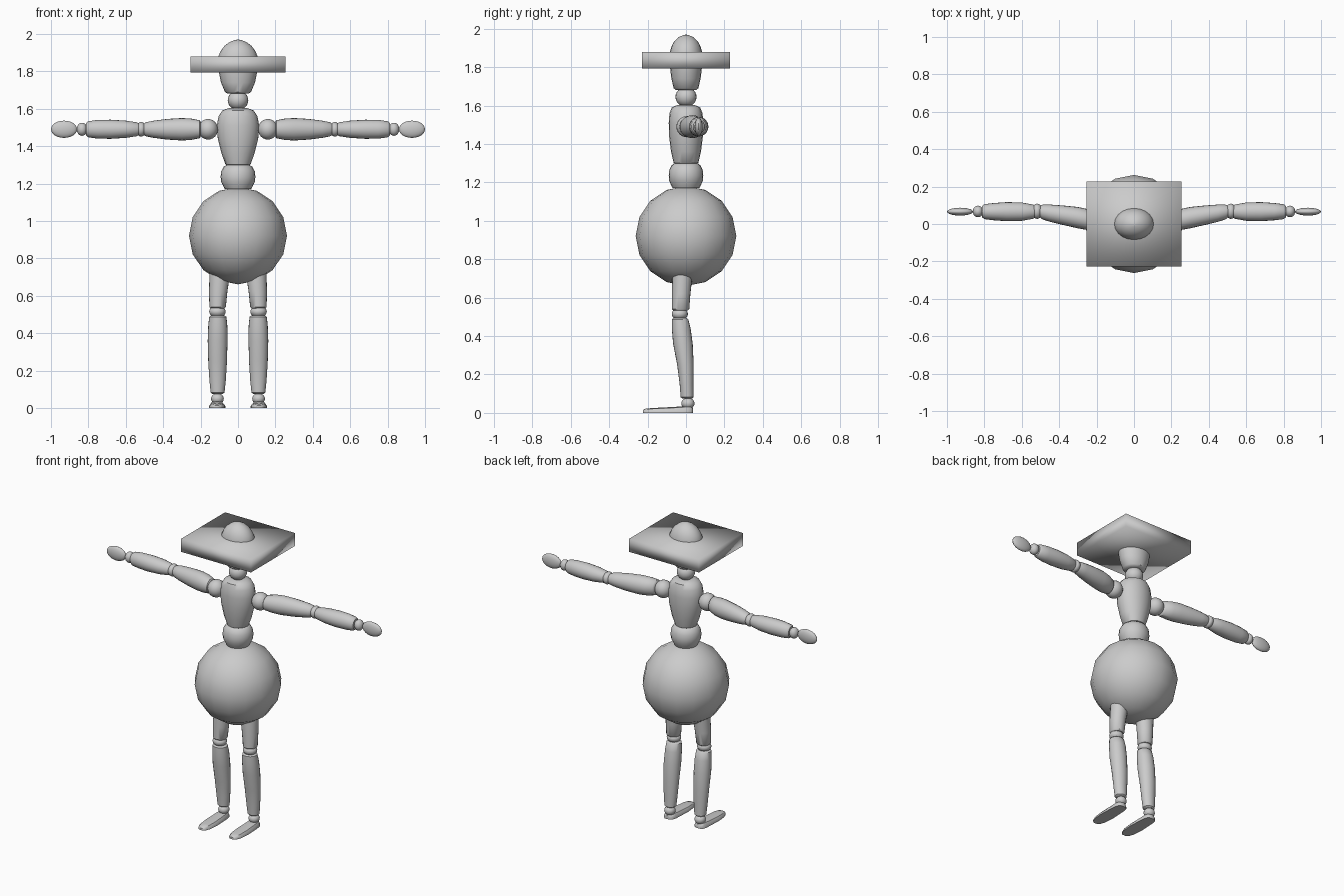
import bpy, bmesh, math


def finish(name, bm, mirror=False, angle=40):
    bmesh.ops.recalc_face_normals(bm, faces=bm.faces)
    me = bpy.data.meshes.new(name)
    bm.to_mesh(me)
    bm.free()
    ob = bpy.data.objects.new(name, me)
    bpy.context.collection.objects.link(ob)
    bpy.ops.object.select_all(action='DESELECT')
    ob.select_set(True)
    bpy.context.view_layer.objects.active = ob
    bpy.ops.object.shade_smooth_by_angle(angle=math.radians(angle))
    if mirror:
        m = ob.modifiers.new("mirror", 'MIRROR')
        m.use_mirror_merge = False
        m.mirror_object = None
    return ob


def loft(name, rings, axis='z', mirror=False, n=20):
    """rings: (position, centre_a, centre_b, radius_a, radius_b); axis z -> a,b = x,y; x -> y,z; y -> x,z"""
    bm = bmesh.new()
    loops = []
    for p, ca, cb, ra, rb in rings:
        loop = []
        for i in range(n):
            t = 2 * math.pi * i / n
            a, b = ca + ra * math.cos(t), cb + rb * math.sin(t)
            loop.append(bm.verts.new({'z': (a, b, p), 'x': (p, a, b), 'y': (a, p, b)}[axis]))
        loops.append(loop)
    for l0, l1 in zip(loops, loops[1:]):
        for i in range(n):
            j = (i + 1) % n
            bm.faces.new((l0[i], l0[j], l1[j], l1[i]))
    bm.faces.new(loops[0])
    bm.faces.new(loops[-1])
    return finish(name, bm, mirror)


def ball(name, centre, radii, mirror=False, seg=20, rings=12):
    bm = bmesh.new()
    bmesh.ops.create_uvsphere(bm, u_segments=seg, v_segments=rings, radius=1)
    bmesh.ops.scale(bm, vec=radii, verts=bm.verts)
    bmesh.ops.translate(bm, vec=centre, verts=bm.verts)
    return finish(name, bm, mirror)


def column(name, profile):
    return loft(name, [(z, 0, 0, rx, ry) for z, rx, ry in profile])


# head, with square hat brim (fully smooth shaded box)
column("head", [(1.68, .055, .05), (1.69, .07, .064), (1.74, .091, .076), (1.79, .101, .082),
                (1.85, .107, .086), (1.88, .105, .084), (1.91, .092, .075), (1.935, .073, .061),
                (1.955, .047, .04), (1.967, .018, .015), (1.969, .004, .004)])
bm = bmesh.new()
bmesh.ops.create_cube(bm, size=1)
bmesh.ops.scale(bm, vec=(.508, .456, .086), verts=bm.verts)
bmesh.ops.translate(bm, vec=(0, 0, 1.836), verts=bm.verts)
finish("hat_brim", bm, angle=180)

# trunk
ball("neck", (0, 0, 1.645), (.055, .055, .052))
column("chest", [(1.295, .055, .053), (1.302, .067, .064), (1.36, .088, .078), (1.44, .108, .088),
                 (1.51, .113, .09), (1.56, .104, .086), (1.59, .084, .074), (1.603, .05, .045)])
column("waist", [(1.17, .07, .07), (1.185, .078, .077), (1.21, .09, .088), (1.235, .093, .09),
                 (1.265, .09, .087), (1.29, .076, .074), (1.30, .06, .06)])
ball("round_belly", (0, 0, .921), (.262, .262, .26), seg=16, rings=8)

# arms
ball("shoulder_joint", (.16, .005, 1.49), (.053, .055, .055), True)
loft("upper_arm", [(.197, .012, 1.49, .035, .037), (.205, .013, 1.49, .047, .048),
                   (.25, .024, 1.49, .056, .057), (.30, .034, 1.49, .057, .06),
                   (.38, .047, 1.49, .052, .055), (.45, .058, 1.49, .046, .046),
                   (.49, .064, 1.49, .039, .038), (.505, .067, 1.49, .03, .03)], 'x', True)
ball("elbow_joint", (.518, .068, 1.49), (.028, .041, .039), True)
loft("forearm", [(.528, .066, 1.49, .03, .03), (.54, .066, 1.49, .038, .037),
                 (.60, .066, 1.49, .049, .046), (.68, .066, 1.49, .051, .051),
                 (.75, .066, 1.49, .046, .05), (.80, .066, 1.49, .04, .043),
                 (.812, .066, 1.49, .03, .034)], 'x', True)
ball("wrist_joint", (.834, .067, 1.49), (.028, .031, .035), True)
ball("hand", (.93, .066, 1.49), (.07, .021, .046), True)

# legs
loft("thigh", [(.532, .109, -.028, .037, .037), (.54, .109, -.028, .044, .045),
               (.62, .106, -.025, .049, .048), (.70, .099, -.02, .054, .052),
               (.78, .095, -.015, .058, .054), (.86, .093, -.01, .045, .045)], 'z', True)
ball("knee_joint", (.11, -.032, .515), (.044, .042, .032), True)
loft("shin", [(.075, .109, .006, .028, .026), (.082, .109, .006, .037, .034),
              (.15, .109, .003, .044, .036), (.25, .109, -.003, .05, .043),
              (.36, .109, -.016, .053, .051), (.44, .108, -.025, .051, .049),
              (.487, .108, -.031, .046, .043), (.495, .108, -.031, .036, .034)], 'z', True)
ball("ankle_joint", (.11, .01, .049), (.034, .034, .03), True)

# feet: flat-soled outline (y, half width, height)
bm = bmesh.new()
sections = []
for y, w, h in [(-.225, .014, .014), (-.215, .026, .021), (-.18, .039, .025), (-.12, .044, .028),
                (-.05, .041, .032), (0, .038, .036), (.025, .031, .034), (.036, .017, .026)]:
    pts = [(-w, 0), (-w, h * .4), (-w * .75, h * .85), (0, h), (w * .75, h * .85), (w, h * .4), (w, 0)]
    sections.append([bm.verts.new((.112 + x, y, z)) for x, z in pts])
for s0, s1 in zip(sections, sections[1:]):
    for i in range(7):
        j = (i + 1) % 7
        bm.faces.new((s0[i], s0[j], s1[j], s1[i]))
bm.faces.new(sections[0])
bm.faces.new(sections[-1])
finish("foot", bm, True)
